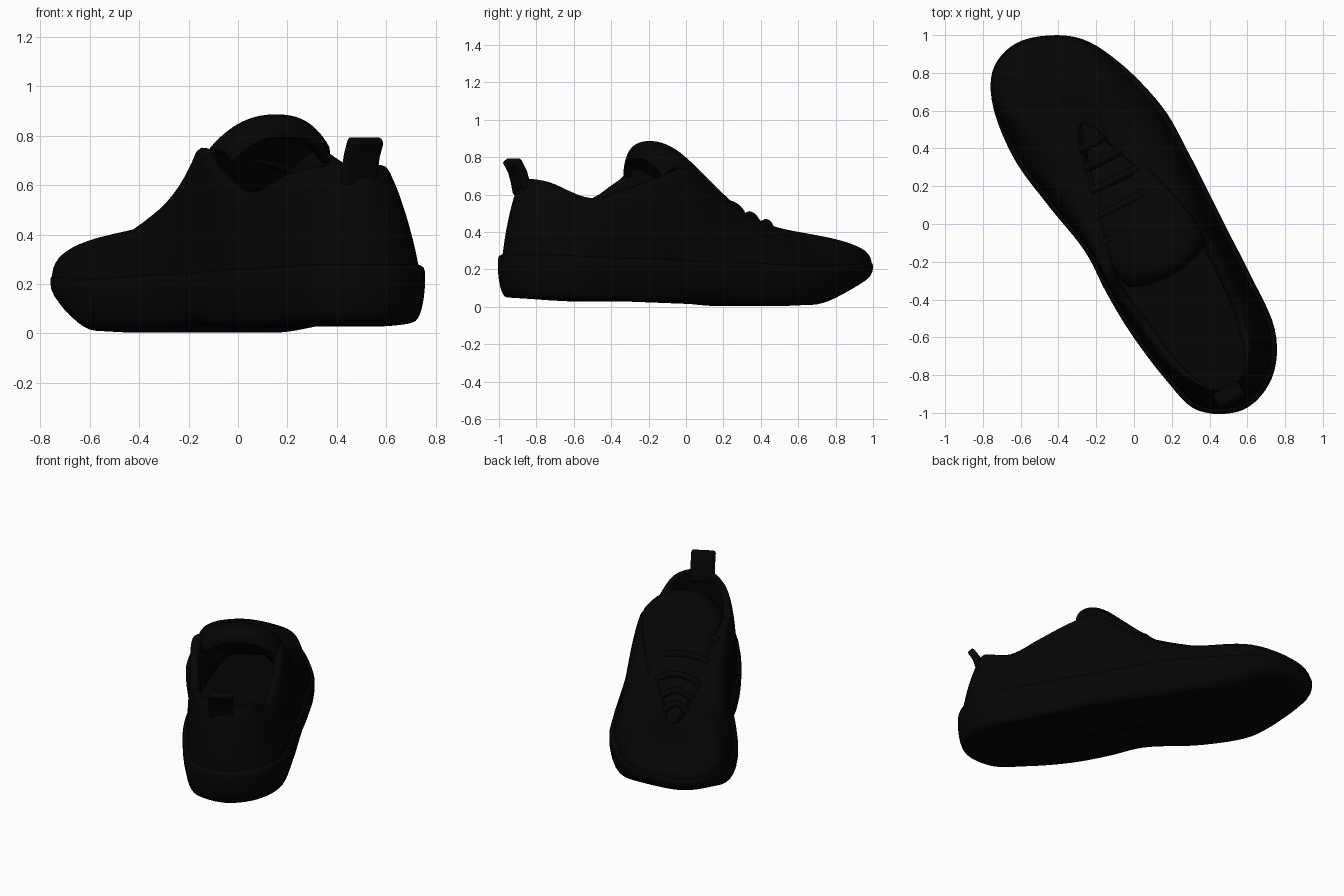
import bpy, bmesh, math
from mathutils import Vector, Matrix

cube = bpy.data.objects.get("Cube")
if cube:
    bpy.data.objects.remove(cube)

# The shoe is drawn along its own length, then turned on the ground
TURN = Matrix.Rotation(math.radians(28), 4, 'Z')

black = bpy.data.materials.new("black")
black.use_nodes = True
tone = (0.0015, 0.0015, 0.0015, 1)
black.diffuse_color = tone
black.node_tree.nodes["Principled BSDF"].inputs["Base Color"].default_value = tone


def finish(obj, angle):
    """Give the part its colour, its turn and smooth shading."""
    obj.data.materials.append(black)
    obj.matrix_world = TURN
    bpy.ops.object.select_all(action='DESELECT')
    obj.select_set(True)
    bpy.context.view_layer.objects.active = obj
    bpy.ops.object.shade_smooth_by_angle(angle=math.radians(angle))
    return obj


def loft(name, rows, closed=True, angle=40):
    """Skin a list of equal-length point rows; closed rows are also capped."""
    bm = bmesh.new()
    grid = [[bm.verts.new(p) for p in row] for row in rows]
    count = len(grid[0])
    for low, high in zip(grid, grid[1:]):
        for i in range(count if closed else count - 1):
            k = (i + 1) % count
            bm.faces.new((low[i], low[k], high[k], high[i]))
    if closed:
        bm.faces.new(grid[0][::-1])
        bm.faces.new(grid[-1])
    bmesh.ops.recalc_face_normals(bm, faces=bm.faces)
    mesh = bpy.data.meshes.new(name)
    bm.to_mesh(mesh)
    bm.free()
    obj = bpy.data.objects.new(name, mesh)
    bpy.context.collection.objects.link(obj)
    return finish(obj, angle)


def smooth_points(points, steps, closed):
    """Catmull-Rom curve through points of any dimension."""
    pts = [Vector(p) for p in points]
    n = len(pts)
    out = []
    for i in range(n if closed else n - 1):
        a, b, c, d = [pts[j % n] if closed else pts[min(max(j, 0), n - 1)]
                      for j in range(i - 1, i + 3)]
        for s in range(steps):
            t = s / steps
            out.append((b * 2 + (c - a) * t + (a * 2 - b * 5 + c * 4 - d) * t**2
                        + (b * 3 - a - c * 3 + d) * t**3) / 2)
    return out if closed else out + [pts[-1]]


def along(table, v):
    """Smoothly blended value along the length of the shoe."""
    for (a, za), (b, zb) in zip(table, table[1:]):
        if v <= b:
            t = max(0, (v - a) / (b - a))
            return za + (zb - za) * t * t * (3 - 2 * t)
    return table[-1][1]


# Sole outline (length, across) paired with the collar rim (length, across, height)
pairs = [
    (-1.14, .05, -1.01, .05, .675), (-1.06, .265, -.93, .2, .655),
    (-.84, .397, -.72, .285, .57), (-.5, .418, -.5, .315, .625),
    (-.25, .422, -.3, .32, .69), (-.05, .427, -.14, .295, .73),
    (.2, .432, .05, .24, .61), (.48, .423, .25, .165, .5),
    (.8, .33, .43, .09, .42), (1.02, .19, .56, .055, .372),
    (1.135, -.06, .6, .01, .362), (1.085, -.26, .56, -.04, .372),
    (.9, -.367, .43, -.075, .415), (.6, -.398, .26, -.12, .49),
    (.3, -.355, .05, -.185, .62), (0, -.298, -.14, -.26, .74),
    (-.25, -.3, -.3, -.265, .65), (-.5, -.287, -.5, -.225, .56),
    (-.8, -.24, -.75, -.18, .635), (-1.03, -.165, -.94, -.085, .67)]
STEPS = 6
cols = smooth_points(pairs, STEPS, True)
outline = [Vector((c[1], c[0], 0)) for c in cols]
rim = [Vector((c[3], c[2], c[4])) for c in cols]
N = len(cols)
inward = []
for i in range(N):
    d = outline[(i + 1) % N] - outline[i - 1]
    inward.append(Vector((-d.y, d.x, 0)).normalized())

ground = [(-1.1, .05), (-.5, .028), (-.15, .035), (.35, .004), (.6, .01), (1.13, .12)]
welt = [(-1.1, .28), (-.5, .26), (0, .24), (.6, .22), (1.13, .24)]
rounding = [(-1.1, .05), (-.3, .05), (0, .07), (.5, .07), (1.1, .13)]


def sole_ring(t, lip=0, pull=0):
    """Ring of the sole at fraction t of its height, rounded at the bottom."""
    row = []
    for p, n in zip(outline, inward):
        lo, hi = along(ground, p.y), along(welt, p.y)
        s = max(0, 1 - t / .75)
        q = p + n * (lip + along(rounding, p.y) * (1 - math.sqrt(1 - s * s)))
        q.x += (.04 - q.x) * pull
        q.z = lo + (hi - lo) * t
        row.append(q)
    return row


# Sole: flat tread, rounded lower edge and a small lip at the welt
tread = [sole_ring(0, pull=k) for k in (.96, .6, .25)]
wall = [sole_ring(t) for t in (0, .02, .06, .13, .24, .4, .58, .75, .88)]
lips = [sole_ring(t, lip) for t, lip in ((.96, .006), (1, .022), (1, .06))]
loft("sole", tread + wall + lips, angle=50)

# Upper: wall from the welt over the foot to the rim, then down inside
fullness = [(-1.1, .4), (-.6, .55), (0, .4), (.3, .55), (.6, .7), (.95, 1)]
rows = []
WALL = 16
for k in range(WALL + 1):
    f = k / WALL
    a = f * math.pi / 2
    row = []
    for p, n, r in zip(outline, inward, rim):
        toe = along([(.6, 0), (1, 1)], p.y)
        full = along(fullness, p.y)
        power = 1 - .3 * toe
        base = p + n * (.022 - .016 * toe)
        base.z = along(welt, p.y) - .03
        across = f + (1 - max(0, math.cos(a)) ** power - f) * full
        up = f + (math.sin(a) ** power - f) * full
        q = base.lerp(r, across)
        q.z = base.z + (r.z - base.z) * up
        row.append(q)
    rows.append(row)
centre = [Vector((.04, r.y, r.z)) for r in rim]
for pull, rise in ((.06, .012), (.14, .01), (.2, -.015)):
    rows.append([r.lerp(c, pull) + Vector((0, 0, rise)) for r, c in zip(rim, centre)])
collar = rows[-1]
for drop in (.5, 1):
    row = []
    for p, r, q in zip(outline, rim, collar):
        foot = r.lerp(p, .3)
        foot.z = .25
        row.append(q.lerp(foot, drop))
    rows.append(row)
loft("upper", rows, angle=60)

# Padded tongue: (length, height, half width)
spine = smooth_points([(.56, .335, .04), (.3, .455, .12), (.1, .61, .18), (-.05, .745, .22),
                       (-.15, .83, .24), (-.23, .864, .245), (-.295, .85, .235),
                       (-.315, .79, .22)], 4, False)
tongue_rows = []
for v, z, w in spine:
    row = []
    for k in range(-8, 9):
        s = abs(k / 8)
        drop = .13 * min(1, w / .24) ** 2 * s ** 2.5
        row.append(Vector((.045 + w * k / 8, v + .05 * s * s, z - drop)))
    tongue_rows.append(row)
tongue = loft("tongue", tongue_rows, closed=False, angle=70)
pad = tongue.modifiers.new("padding", 'SOLIDIFY')
pad.thickness = .045
pad.offset = 0
soft = tongue.modifiers.new("soft", 'SUBSURF')
soft.levels = soft.render_levels = 1


def cord(name, points, radius):
    """Round cord through the points."""
    curve = bpy.data.curves.new(name, 'CURVE')
    curve.dimensions = '3D'
    curve.bevel_depth = radius
    curve.bevel_resolution = 2
    curve.use_fill_caps = True
    s = curve.splines.new('POLY')
    s.points.add(len(points) - 1)
    for sp, p in zip(s.points, points):
        sp.co = (*p, 1)
    s.use_smooth = True
    obj = bpy.data.objects.new(name, curve)
    bpy.context.collection.objects.link(obj)
    curve.materials.append(black)
    obj.matrix_world = TURN


# Laces crossing the throat between matching rim points
for n in range(5):
    left = rim[int(5.8 * STEPS) + n * 4]
    right = rim[int(14.4 * STEPS) - n * 4]
    path = []
    for k in range(13):
        p = left.lerp(right, .02 + .96 * k / 12)
        p.z += .05 * math.sin(math.pi * k / 12)
        path.append(p)
    cord(f"lace_{n + 1}", path, .022)

# Pull tab leaning back from the heel
tab_rows = []
for v, z in ((-1.0, .6), (-1.015, .67), (-1.03, .72), (-1.055, .765), (-1.07, .785)):
    tab_rows.append([Vector((.02 + k * .038, v, z)) for k in range(-2, 3)])
tab = loft("heel_tab", tab_rows, closed=False)
thick = tab.modifiers.new("thickness", 'SOLIDIFY')
thick.thickness = .045
thick.offset = 0
edge = tab.modifiers.new("edge", 'BEVEL')
edge.width = .012
edge.segments = 2
